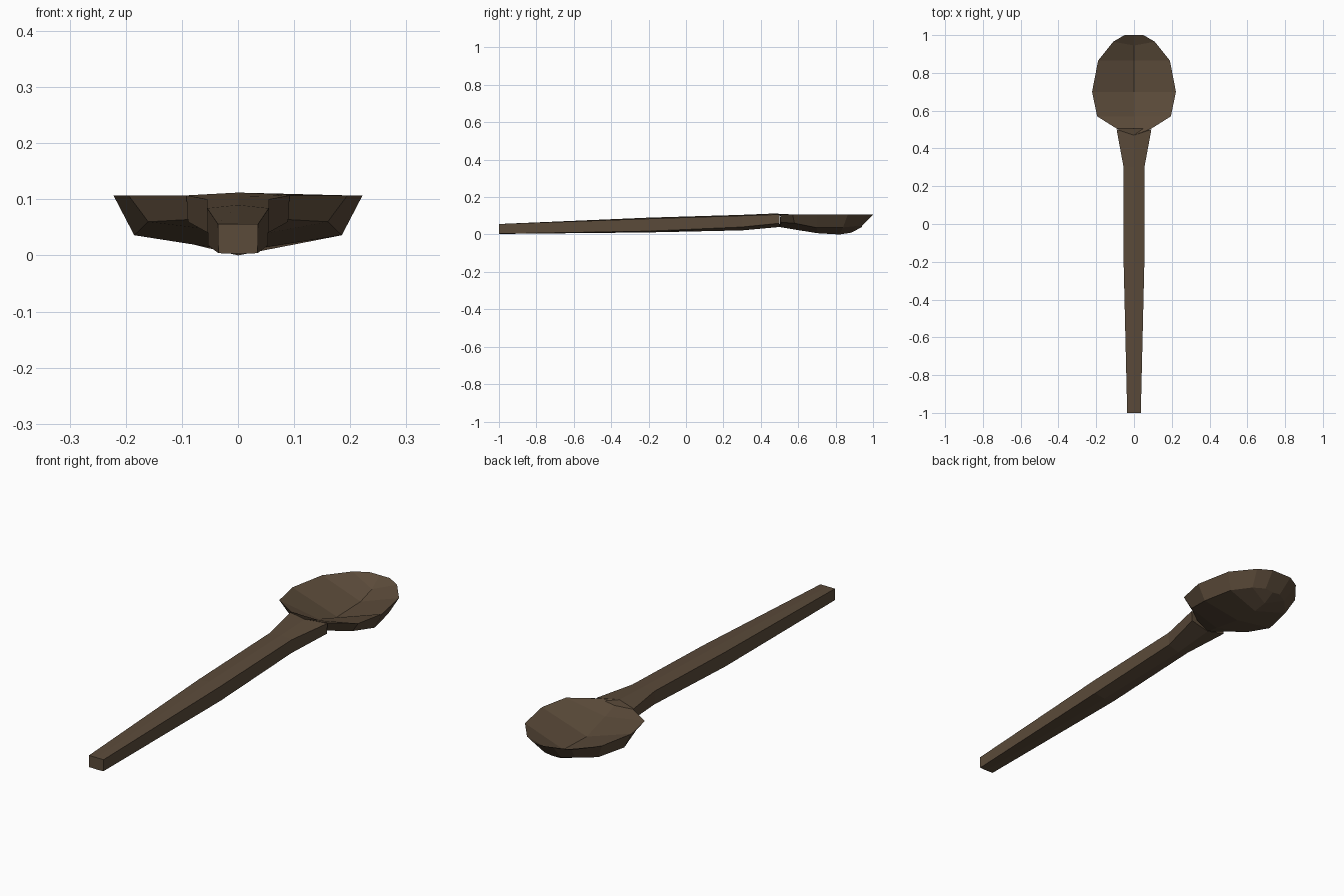
import bpy, bmesh

cube = bpy.data.objects.get("Cube")
if cube:
    bpy.data.objects.remove(cube)

wood = bpy.data.materials.new("dark wood")
wood.use_nodes = True
wood.diffuse_color = (0.105, 0.07, 0.042, 1)
wood.node_tree.nodes["Principled BSDF"].inputs["Base Color"].default_value = wood.diffuse_color


def loft(name, sections):
    """Skin symmetric six-point sections: upper centre, right pair, lower centre, left pair."""
    bm = bmesh.new()
    rings = []
    for upper, edge, side, keel in sections:
        pts = [(0, *upper), edge, side, (0, *keel)]
        pts += [(-x, y, z) for x, y, z in (side, edge)]
        rings.append([bm.verts.new(p) for p in pts])
    for a, b in zip(rings, rings[1:]):
        for i in range(6):
            j = (i + 1) % 6
            bm.faces.new((a[i], a[j], b[j], b[i]))
    bm.faces.new(rings[0])
    bm.faces.new(rings[-1])
    bmesh.ops.remove_doubles(bm, verts=bm.verts, dist=0.0005)
    bmesh.ops.recalc_face_normals(bm, faces=bm.faces)
    mesh = bpy.data.meshes.new(name)
    bm.to_mesh(mesh)
    bm.free()
    mesh.materials.append(wood)
    obj = bpy.data.objects.new(name, mesh)
    bpy.context.collection.objects.link(obj)
    return obj


# Handle: y, half width, ridge, top edge, low edge and keel heights
handle = []
for y, w, ridge, top, low, keel in (
    (-1.0, 0.036, 0.056, 0.056, 0.004, 0.003),
    (-0.2, 0.055, 0.090, 0.084, 0.018, 0.011),
    (0.3, 0.055, 0.105, 0.100, 0.040, 0.022),
    (0.5, 0.092, 0.112, 0.107, 0.060, 0.040),
):
    centre_y = 0.47 if y == 0.5 else y
    handle.append(((centre_y, ridge), (w, y, top), (w * 0.97, y, low), (y, keel)))
loft("handle", handle)

# Bowl: hollow centre (y, z), rim point, lower wall point, keel (y, z)
rim = 0.107
loft("bowl", [
    ((0.47, 0.112), (0.092, 0.505, rim), (0.07, 0.51, 0.065), (0.50, 0.04)),
    ((0.57, 0.075), (0.195, 0.57, rim), (0.16, 0.58, 0.06), (0.56, 0.03)),
    ((0.70, 0.035), (0.222, 0.70, rim), (0.185, 0.70, 0.036), (0.70, 0.007)),
    ((0.865, 0.04), (0.19, 0.865, rim), (0.155, 0.84, 0.038), (0.82, 0.0)),
    ((0.945, 0.065), (0.11, 0.965, rim), (0.09, 0.91, 0.045), (0.885, 0.01)),
    ((1.0, rim), (0.05, 1.0, rim), (0.04, 0.94, 0.045), (0.94, 0.04)),
])
